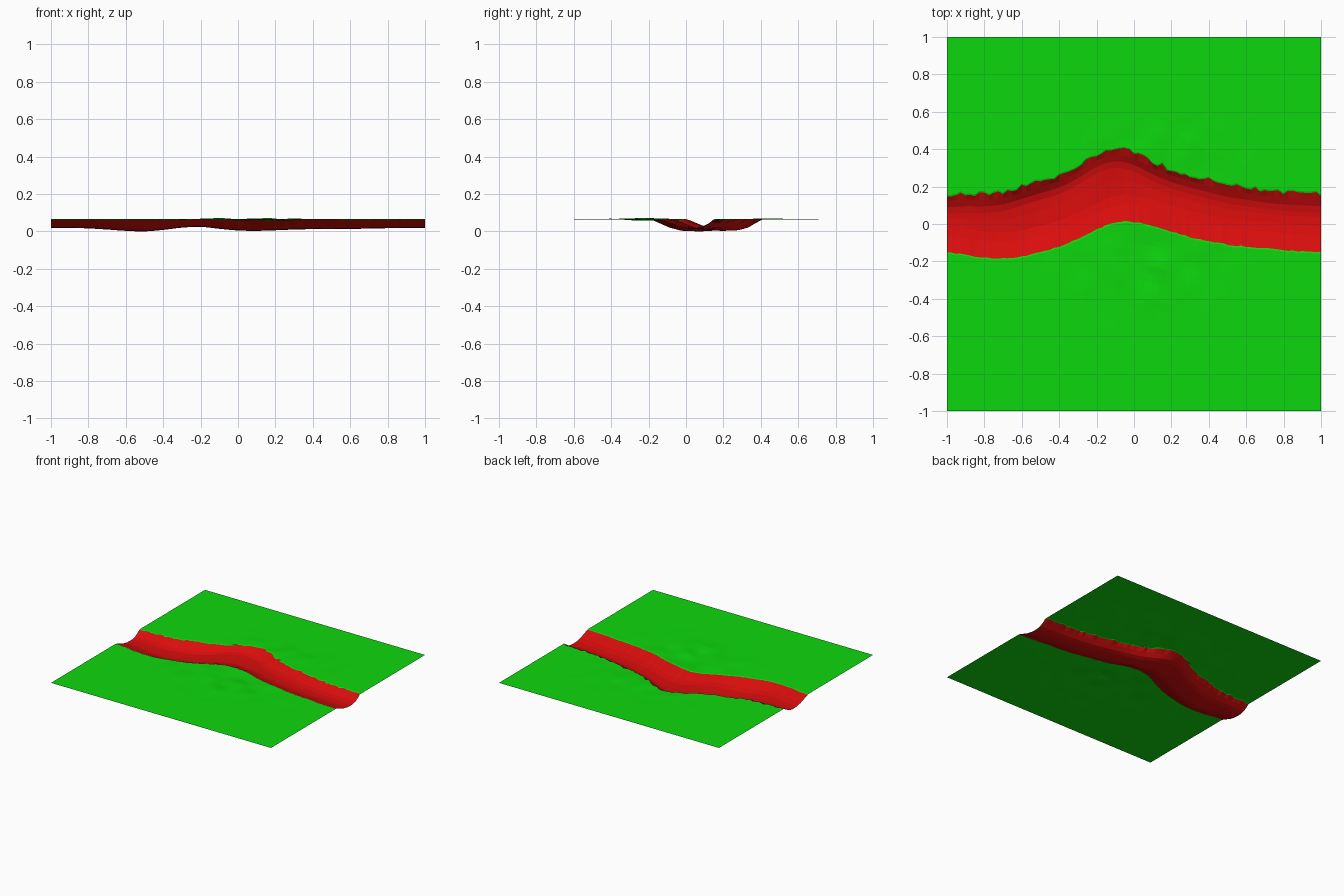
import bpy
import math
import random
from mathutils import Vector, noise

cube = bpy.data.objects.get("Cube")
if cube:
    bpy.data.objects.remove(cube)

random.seed(4)
GRASS_Z = 0.065
COLUMNS = 80


def make_material(name, colour):
    mat = bpy.data.materials.new(name)
    mat.use_nodes = True
    mat.diffuse_color = colour
    mat.node_tree.nodes["Principled BSDF"].inputs["Base Color"].default_value = colour
    return mat


green = make_material("grass green", (0.004, 0.68, 0.004, 1))
red = make_material("riverbed red", (0.70, 0.004, 0.004, 1))

# Evenly spaced stations along x, from -1 to 1 in steps of 0.1
SOUTH = [-.15, -.165, -.18, -.185, -.175, -.15, -.12, -.08, -.03, .01, .01,
         -.01, -.04, -.07, -.09, -.11, -.12, -.13, -.14, -.147, -.15]
NORTH = [.155, .16, .16, .17, .20, .23, .26, .31, .37, .40, .38,
         .33, .29, .26, .235, .21, .195, .18, .17, .165, .16]
FLOOR = [.018, .018, .016, .010, .003, .000, .008, .020, .024, .014, .005,
         .003, .006, .010, .012, .012, .013, .015, .017, .018, .018]


def sample(values, x):
    """Smooth curve through the stations."""
    f = (x + 1) / 2 * (len(values) - 1)
    i = min(int(f), len(values) - 2)
    t = f - i
    a, b = values[max(i - 1, 0)], values[i]
    c, d = values[i + 1], values[min(i + 2, len(values) - 1)]
    return b + 0.5 * t * (c - a + t * (2*a - 5*b + 4*c - d + t * (3*(b - c) + d - a)))


def patch(x, y, cx, cy, rx, ry):
    return math.exp(-((x - cx) / rx) ** 2 - ((y - cy) / ry) ** 2)


def grass_height(x, y):
    """Level meadow with gentle bumps around the bend."""
    weight = patch(x, y, 0.1, -0.2, 0.4, 0.22) + 0.7 * patch(x, y, 0.15, 0.42, 0.4, 0.16)
    bump = noise.noise(Vector((x * 7, y * 7, 0.3)))
    return GRASS_Z + 0.013 * min(weight, 1) * bump


def make_sheet(name, columns, material):
    """Join columns of points into one open surface."""
    rows = len(columns[0])
    verts = [p for col in columns for p in col]
    faces = [(i * rows + j, (i + 1) * rows + j, (i + 1) * rows + j + 1, i * rows + j + 1)
             for i in range(len(columns) - 1) for j in range(rows - 1)]
    mesh = bpy.data.meshes.new(name)
    mesh.from_pydata(verts, [], faces)
    mesh.materials.append(material)
    obj = bpy.data.objects.new(name, mesh)
    bpy.context.collection.objects.link(obj)


front, bed, back = [], [], []
ROWS = 22
for i in range(COLUMNS + 1):
    x = -1 + 2 * i / COLUMNS
    south = sample(SOUTH, x) + random.uniform(-.003, .003)
    north = sample(NORTH, x)
    ragged = north + random.uniform(-.012, .012)
    low = max(sample(FLOOR, x), 0)
    zs, zn = grass_height(x, south) - .003, grass_height(x, north) - .003

    # Meadows, with rows packed closer together beside the channel
    steps = [(j / ROWS) ** 1.5 for j in range(ROWS + 1)]
    front.append([(x, south + (-1 - south) * s, grass_height(x, south + (-1 - south) * s) if s else zs)
                  for s in reversed(steps)])
    back.append([(x, ragged + (1 - ragged) * s, grass_height(x, ragged + (1 - ragged) * s) if s else zn)
                 for s in steps])

    # Channel: sloping front bank, flat floor, steep back bank
    def drop(top, part):
        return top + (low - top) * part

    bed.append([(x, south, zs),
                (x, south + .04, drop(zs, .32)),
                (x, south + .09, drop(zs, .72)),
                (x, south + .14, drop(zs, .95)),
                (x, (south + north) / 2 + .03, low),
                (x, north - .10, drop(zn, .97)),
                (x, north - .065, drop(zn, .80)),
                (x, north - .03, drop(zn, .38)),
                (x, ragged, zn)])

make_sheet("front_meadow", front, green)
make_sheet("riverbed", bed, red)
make_sheet("back_meadow", back, green)
